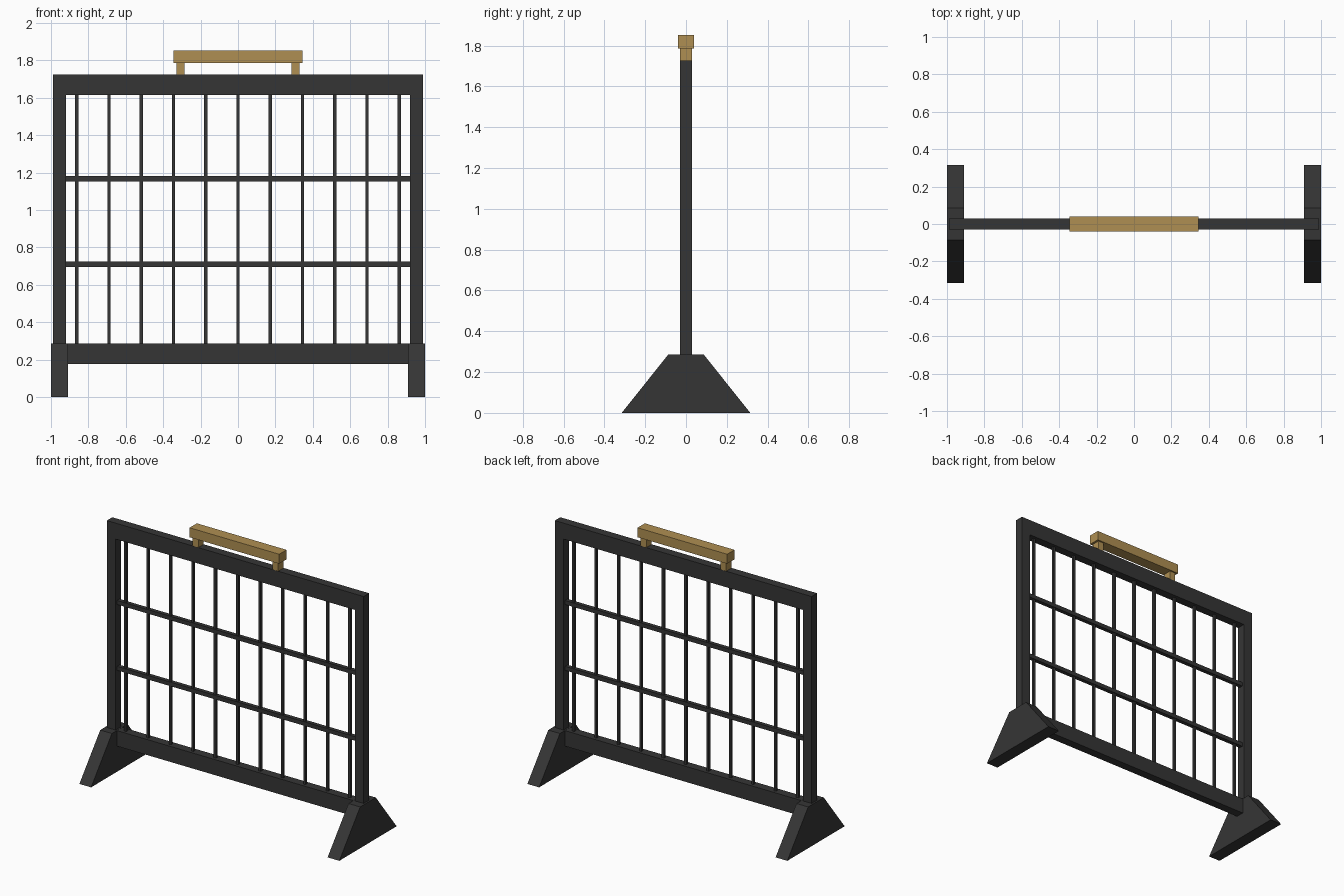
import bpy, bmesh

if "Cube" in bpy.data.objects:
    bpy.data.objects.remove(bpy.data.objects["Cube"])


def material(name, rgb):
    m = bpy.data.materials.new(name)
    m.diffuse_color = (*rgb, 1)
    m.use_nodes = True
    m.node_tree.nodes["Principled BSDF"].inputs["Base Color"].default_value = m.diffuse_color
    return m


BLACK = material("charcoal metal", (0.036, 0.036, 0.036))
BRASS = material("brass", (0.43, 0.275, 0.085))


def prism(name, profile, x0, x1, mat):
    """Extrude a (y, z) profile along x."""
    bm = bmesh.new()
    face = bm.faces.new([bm.verts.new((x0, y, z)) for y, z in profile])
    ext = bmesh.ops.extrude_face_region(bm, geom=[face])
    verts = [v for v in ext["geom"] if isinstance(v, bmesh.types.BMVert)]
    bmesh.ops.translate(bm, verts=verts, vec=(x1 - x0, 0, 0))
    bmesh.ops.recalc_face_normals(bm, faces=bm.faces)
    me = bpy.data.meshes.new(name)
    bm.to_mesh(me)
    bm.free()
    me.materials.append(mat)
    ob = bpy.data.objects.new(name, me)
    bpy.context.collection.objects.link(ob)
    return ob


def box(name, x0, x1, half_y, z0, z1, mat):
    return prism(name, [(-half_y, z0), (half_y, z0), (half_y, z1), (-half_y, z1)], x0, x1, mat)


# Frame rails
box("top_rail", -0.988, 0.988, 0.03, 1.615, 1.726, BLACK)
box("bottom_rail", -0.92, 0.92, 0.03, 0.178, 0.286, BLACK)

# Mirrored posts, feet and handle supports
for side, s in (("left", -1), ("right", 1)):
    box(side + "_post", s * 0.92, s * 0.988, 0.03, 0.178, 1.615, BLACK)
    prism(side + "_foot", [(-0.315, 0), (0.315, 0), (0.086, 0.287), (-0.086, 0.287)],
          s * 0.91, s * 1.0, BLACK)
    box(side + "_handle_support", s * 0.285, s * 0.33, 0.029, 1.72, 1.787, BRASS)

# Grille bars
for i in range(11):
    x = (i - 5) * 0.1725
    box(f"vertical_bar_{i + 1}", x - 0.0085, x + 0.0085, 0.0085, 0.28, 1.62, BLACK)
for i, z in enumerate((0.71, 1.168)):
    box(f"cross_bar_{i + 1}", -0.925, 0.925, 0.014, z - 0.014, z + 0.014, BLACK)

# Carry handle
box("handle_grip", -0.345, 0.345, 0.04, 1.786, 1.852, BRASS)
